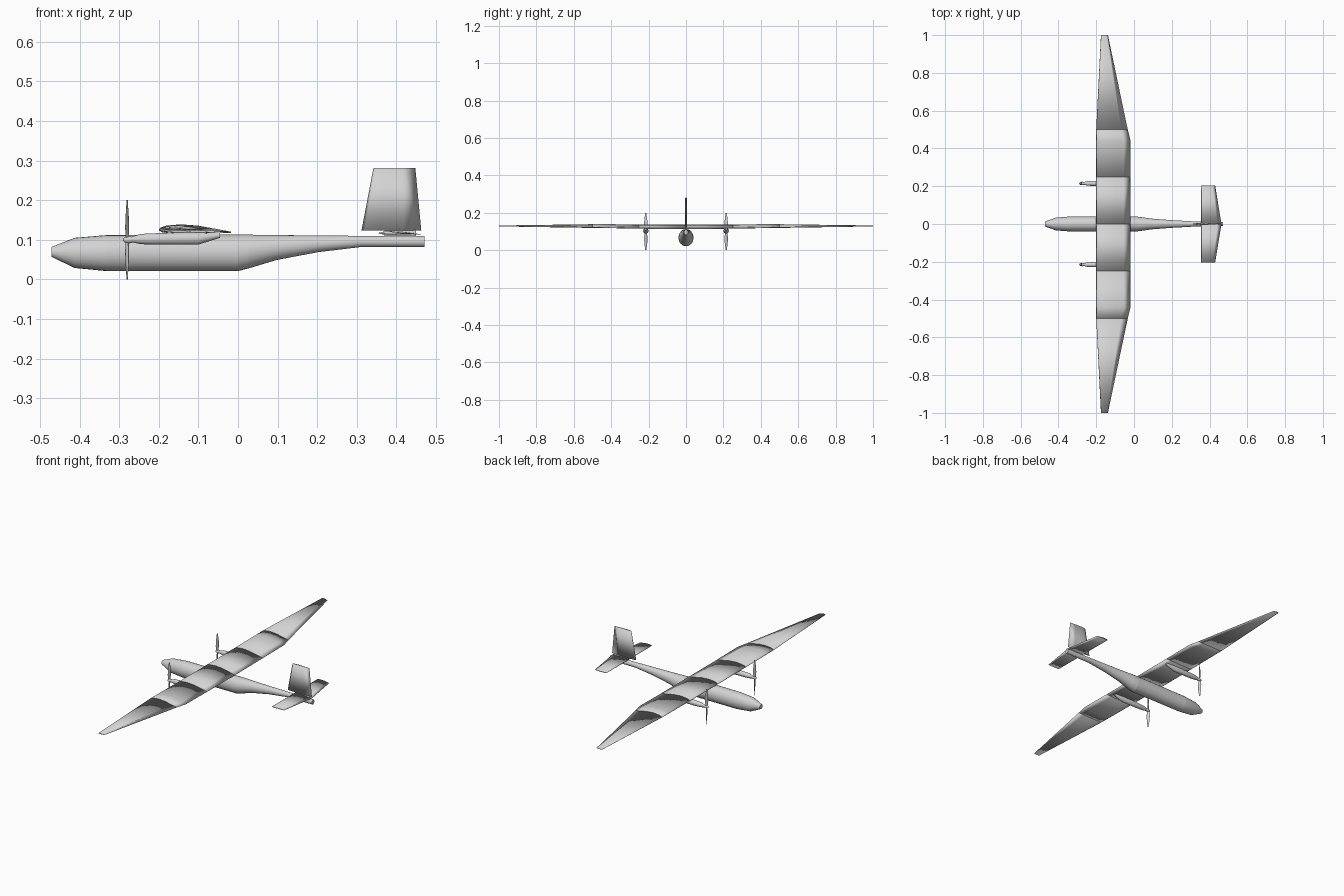
import bpy
import bmesh
from math import cos, sin, pi
from mathutils import Vector

cube = bpy.data.objects.get("Cube")
if cube:
    bpy.data.objects.remove(cube, do_unlink=True)

# Single painted finish
grey = bpy.data.materials.new("light grey")
grey.use_nodes = True
grey.diffuse_color = (0.65, 0.65, 0.65, 1)
grey.node_tree.nodes["Principled BSDF"].inputs["Base Color"].default_value = grey.diffuse_color


def loft(name, rings, sharp_angle=None):
    """Skin a capped solid over rings with equal point counts."""
    bm = bmesh.new()
    loops = [[bm.verts.new(p) for p in ring] for ring in rings]
    n = len(loops[0])
    for a, b in zip(loops, loops[1:]):
        for i in range(n):
            j = (i + 1) % n
            bm.faces.new((a[i], a[j], b[j], b[i]))
    bm.faces.new(loops[0][::-1])
    bm.faces.new(loops[-1])
    bmesh.ops.recalc_face_normals(bm, faces=bm.faces)
    mesh = bpy.data.meshes.new(name)
    bm.to_mesh(mesh)
    bm.free()
    mesh.materials.append(grey)
    obj = bpy.data.objects.new(name, mesh)
    bpy.context.collection.objects.link(obj)
    for o in bpy.context.selected_objects:
        o.select_set(False)
    obj.select_set(True)
    bpy.context.view_layer.objects.active = obj
    if sharp_angle is None:
        bpy.ops.object.shade_smooth()
    else:
        bpy.ops.object.shade_smooth_by_angle(angle=sharp_angle)
    return obj


def oval(x, y, low, high, half_width, count=24):
    """Upright oval ring across the length of the aircraft."""
    mid, tall = (low + high) / 2, (high - low) / 2
    return [Vector((x, y + half_width * cos(2 * pi * i / count),
                    mid + tall * sin(2 * pi * i / count))) for i in range(count)]


# Wing section: chord fraction and height fraction
AIRFOIL = [(0, 0.4), (0.03, 0.62), (0.12, 0.85), (0.32, 1), (0.55, 0.85), (0.8, 0.45),
           (1, 0.12), (0.8, 0.06), (0.5, 0), (0.2, 0.02), (0.05, 0.15)]


def foil(y, front, back, low, high):
    return [Vector((front + (back - front) * c, y, low + (high - low) * h))
            for c, h in AIRFOIL]


# Fuselage: x, bottom, top, half width
stations = [(-0.471, 0.057, 0.082, 0.013), (-0.413, 0.029, 0.105, 0.034),
            (-0.332, 0.021, 0.112, 0.040), (-0.152, 0.021, 0.113, 0.040),
            (0, 0.021, 0.113, 0.040), (0.027, 0.028, 0.113, 0.038),
            (0.097, 0.049, 0.112, 0.028), (0.203, 0.069, 0.111, 0.020),
            (0.312, 0.082, 0.110, 0.014), (0.471, 0.082, 0.110, 0.011)]
parts = {"nose": (0, 2), "front_fuselage": (2, 3), "centre_fuselage": (3, 4),
         "rear_collar": (4, 5), "tail_cone": (5, 7), "tail_boom": (7, 9)}
for name, (first, last) in parts.items():
    loft(name, [oval(x, 0, lo, hi, w) for x, lo, hi, w in stations[first:last + 1]], 0.6)

# Panels of each wing: y, leading edge, trailing edge, bottom, top
panels = {"inner_wing": [(0, -0.2, -0.018, 0.115, 0.138), (0.25, -0.2, -0.018, 0.116, 0.138)],
          "middle_wing": [(0.25, -0.2, -0.018, 0.116, 0.138), (0.44, -0.2, -0.018, 0.118, 0.139),
                          (0.5, -0.2, -0.033, 0.119, 0.139)],
          "outer_wing": [(0.5, -0.2, -0.033, 0.119, 0.139), (1, -0.175, -0.138, 0.127, 0.132)]}

for side, s in (("left", 1), ("right", -1)):
    for name, rows in panels.items():
        loft(f"{name}_{side}", [foil(s * y, *rest) for y, *rest in rows])

    # Tailplane half
    loft(f"tailplane_{side}", [foil(0, 0.355, 0.463, 0.113, 0.122),
                               foil(s * 0.203, 0.355, 0.43, 0.114, 0.121)])

    # Engine nacelle tapering back under the wing
    y = s * 0.215
    nacelle = [(-0.268, 0.094, 0.108, 0.007), (-0.245, 0.089, 0.115, 0.012),
               (-0.2, 0.088, 0.117, 0.014), (-0.1, 0.088, 0.119, 0.014),
               (-0.046, 0.105, 0.118, 0.005)]
    loft(f"nacelle_{side}", [oval(x, y, lo, hi, w, 16) for x, lo, hi, w in nacelle], 0.8)

    # Spinner on the propeller shaft
    spinner = [(-0.29, 0.003), (-0.286, 0.007), (-0.274, 0.009), (-0.266, 0.007)]
    loft(f"spinner_{side}", [oval(x, y, 0.1 - r, 0.1 + r, r, 16) for x, r in spinner], 0.8)

    # Two twisted propeller blades
    blade = [(0.004, 0.005, 0.005), (0.03, 0.009, 0.0065),
             (0.06, 0.008, 0.004), (0.1, 0.003, 0.0015)]
    for end, d in (("upper", 1), ("lower", -1)):
        rings = []
        for reach, wide, deep in blade:
            rings.append([Vector((-0.28 + d * 0.4 * wide * cos(a) + 0.6 * deep * sin(a),
                                  y + wide * cos(a), 0.1 + d * reach))
                          for a in (2 * pi * i / 10 for i in range(10))])
        loft(f"{end}_blade_{side}", rings, 0.8)

# Upright fin: height, leading edge, trailing edge, half thickness
fin = []
for z, front, back, thick in ((0.124, 0.312, 0.463, 0.006), (0.281, 0.342, 0.448, 0.004)):
    shape = [(0, 0), (0.05, 0.5), (0.3, 1), (0.7, 0.6), (1, 0.05),
             (0.7, -0.6), (0.3, -1), (0.05, -0.5)]
    fin.append([Vector((front + (back - front) * c, thick * t, z)) for c, t in shape])
loft("tail_fin", fin)

# Small pedestal holding the tail surfaces
loft("tail_mount", [oval(x, 0, 0.107, 0.125, 0.004, 12) for x in (0.37, 0.45)], 0.6)
